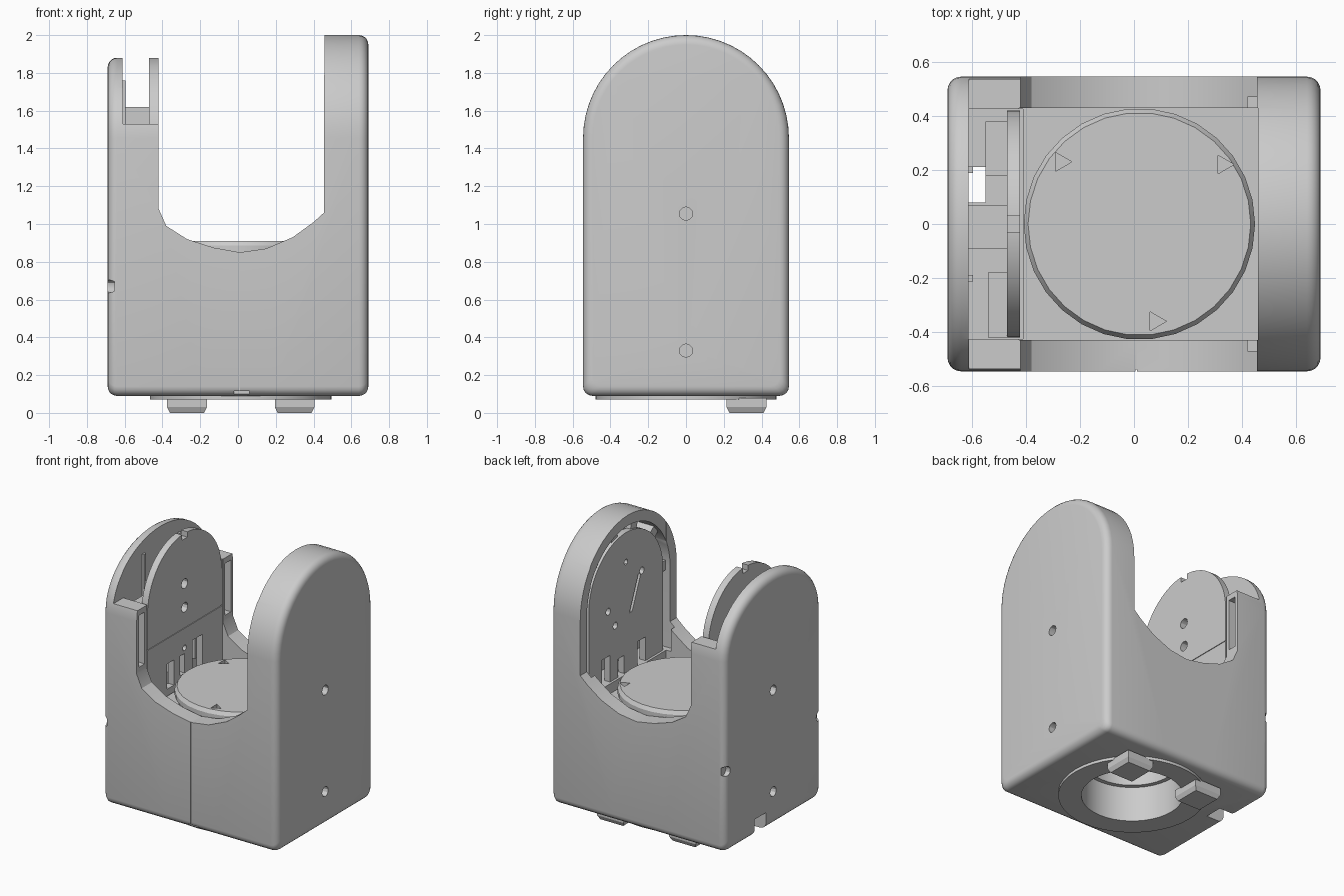
import bpy, bmesh, math

old = bpy.data.objects.get("Cube")
if old:
    bpy.data.objects.remove(old, do_unlink=True)

grey = bpy.data.materials.new("plain_grey")
grey.use_nodes = True
grey.diffuse_color = (0.6, 0.6, 0.6, 1)
for node in grey.node_tree.nodes:
    if node.type == 'BSDF_PRINCIPLED':
        node.inputs["Base Color"].default_value = (0.6, 0.6, 0.6, 1)

SPRING = 1.455          # height where the arches start to curve


def place(axis, p, d):
    return {'x': (d, p[0], p[1]), 'y': (p[0], d, p[1]), 'z': (p[0], p[1], d)}[axis]


def loft(name, axis, sections):
    """Skin a list of (distance, outline) sections and cap both ends."""
    bm = bmesh.new()
    rings = [[bm.verts.new(place(axis, p, d)) for p in pts] for d, pts in sections]
    n = len(rings[0])
    for a, b in zip(rings, rings[1:]):
        for i in range(n):
            bm.faces.new((a[i], a[(i + 1) % n], b[(i + 1) % n], b[i]))
    bm.faces.new(rings[0])
    bm.faces.new(rings[-1])
    bmesh.ops.recalc_face_normals(bm, faces=bm.faces[:])
    mesh = bpy.data.meshes.new(name)
    bm.to_mesh(mesh)
    bm.free()
    mesh.materials.append(grey)
    ob = bpy.data.objects.new(name, mesh)
    bpy.context.collection.objects.link(ob)
    return ob


def prism(name, axis, pts, a, b):
    return loft(name, axis, [(a, pts), (b, pts)])


def box(name, x0, x1, y0, y1, z0, z1):
    return prism(name, 'z', [(x0, y0), (x1, y0), (x1, y1), (x0, y1)], z0, z1)


def circle(u, v, r, n=32, turn=0.0):
    return [(u + r * math.cos(turn + math.tau * i / n),
             v + r * math.sin(turn + math.tau * i / n)) for i in range(n)]


def arch(w, bottom, top, corner=0.0, n=28):
    """Round-topped outline, optionally with rounded lower corners."""
    pts = [(w * math.cos(math.pi * i / n),
            SPRING + (top - SPRING) * math.sin(math.pi * i / n)) for i in range(n + 1)]
    if not corner:
        return pts + [(-w, bottom), (w, bottom)]
    for side, start in ((-1, math.pi), (1, 1.5 * math.pi)):
        for i in range(5):
            t = start + i * math.pi / 8
            pts.append((side * (w - corner) + corner * math.cos(t),
                        bottom + corner + corner * math.sin(t)))
    return pts


def cut(ob, *cutters):
    for c in cutters:
        mod = ob.modifiers.new("cut", 'BOOLEAN')
        mod.operation, mod.solver, mod.object = 'DIFFERENCE', 'EXACT', c
        deps = bpy.context.evaluated_depsgraph_get()
        mesh = bpy.data.meshes.new_from_object(ob.evaluated_get(deps))
        ob.modifiers.clear()
        ob.data = mesh
        bpy.data.objects.remove(c, do_unlink=True)


def smooth(ob, angle=30):
    ob.data.shade_smooth()
    ob.data.set_sharp_from_angle(angle=math.radians(angle))


def c_box(*a):
    return box("cutter", *a)


def c_hole(axis, u, v, r, a, b, n=12):
    return prism("cutter", axis, circle(u, v, r, n), a, b)


# Housing: arched block with rounded ends, lower on the -x side
R = 0.05


def body_outline(inset, top):
    return arch(0.545 - inset, 0.09 + inset, top - inset, R)


steps = [i * math.pi / 10 for i in range(6)]
left = [(-0.69 + R * (1 - math.sin(t)), body_outline(R * (1 - math.cos(t)), 1.88)) for t in reversed(steps)]
right = [(0.69 - R * (1 - math.sin(t)), body_outline(R * (1 - math.cos(t)), 2.0)) for t in steps]
housing = loft("housing", 'x', left + [(-0.2, body_outline(0, 1.88)), (0.2, body_outline(0, 2.0))] + right)

saddle = [(-0.42, 2.5), (-0.42, 1.08), (-0.38, 0.99), (-0.27, 0.92), (-0.13, 0.875),
          (0.01, 0.85), (0.15, 0.87), (0.29, 0.93), (0.4, 1.01), (0.455, 1.06), (0.455, 2.5)]
cut(housing,
    prism("cutter", 'y', saddle, -1, 1),                              # saddle opening
    c_box(-0.425, 0.458, -0.43, 0.43, 0.8, 2.6),                      # inner well
    c_box(-0.61, -0.3, -1, 1, 1.53, 2.7),                             # open top of low arm
    c_box(-0.612, -0.41, -0.425, 0.425, 0.15, 2.8),                   # low arm pocket
    prism("cutter", 'x', arch(0.47, 0.87, 1.925), 0.42, 0.62),        # tall arm pocket
    c_hole('z', 0.015, 0, 0.33, -0.1, 0.32, 40),                      # bore underneath
    c_hole('z', 0.015, 0, 0.3, 0.2, 0.6, 40),
    c_box(-0.8, -0.55, 0.08, 0.21, 0, 0.21),                          # cable notch
    c_box(-0.02, 0.06, -0.6, -0.525, 0, 0.115),                       # seam notch
    c_box(0.005, 0.011, -0.6, -0.538, 0, 1))                          # seam groove
for z in (0.33, 1.055):                                               # screw holes
    cut(housing, c_hole('x', 0, z, 0.035, 0.64, 0.8), c_hole('x', 0, z, 0.035, -0.8, -0.64))
for s in (-1, 1):                                                     # corner holes, end slots
    lo, hi = sorted((s * 0.455, s * 0.52))
    cut(housing, c_hole('x', s * 0.52, 0.67, 0.035, -0.8, -0.655),
        c_box(-0.53, -0.4, lo, hi, 1.12, 1.49))
smooth(housing)

# Inner plate of the low arm
low_plate = prism("low_arm_plate", 'x', arch(0.42, 0.72, 1.88), -0.47, -0.422)
cut(low_plate,
    c_box(-0.6, -0.3, -0.03, 0.03, 1.84, 2),
    c_box(-0.427, -0.3, -0.5, 0.5, 1.2, 1.207),
    c_box(-0.6, -0.3, -0.2, -0.12, 0.84, 1.02),
    c_box(-0.6, -0.3, -0.05, 0.0, 0.88, 1.02),
    c_box(-0.6, -0.3, 0.09, 0.2, 0.84, 1.08))
for z, r in ((1.52, 0.035), (1.35, 0.035), (1.06, 0.02)):
    cut(low_plate, c_hole('x', 0, z, r, -0.6, -0.3))
smooth(low_plate)

# Supports between the low arm's plate and its outer panel
box("support_middle", -0.615, -0.468, -0.09, 0.07, 0.9, 1.62)
box("support_back", -0.55, -0.468, 0.18, 0.38, 0.9, 1.45)
box("support_front", -0.54, -0.468, -0.42, -0.18, 0.9, 1.52)
for s in (-1, 1):
    box("panel_rib", -0.615, -0.595, s * 0.2 - 0.012, s * 0.2 + 0.012, 0.5, 1.76)

# Inner plate of the tall arm with its perforations
tall_plate = prism("tall_arm_plate", 'x', arch(0.42, 0.75, 1.87), 0.475, 0.52)
for y, z, r in ((0, 1.66, 0.02), (-0.18, 1.53, 0.025), (0.2, 1.38, 0.025), (0.12, 1.25, 0.025)):
    cut(tall_plate, c_hole('x', y, z, r, 0.4, 0.6))
cut(tall_plate,
    prism("cutter", 'x', [(-0.07, 1.28), (-0.04, 1.28), (-0.14, 1.52), (-0.17, 1.52)], 0.4, 0.6),
    c_box(0.4, 0.6, 0.18, 0.27, 0.86, 1.06),
    c_box(0.4, 0.6, 0.02, 0.09, 0.86, 1.0),
    c_box(0.4, 0.6, -0.22, -0.13, 0.86, 1.04))
smooth(tall_plate)
for deg in (0, 40, 75, 105, 140, 180):                                # tabs gripping the plate
    t = math.radians(deg)
    prism("plate_tab", 'x', circle(0.44 * math.cos(t), SPRING + 0.44 * math.sin(t), 0.05, 4, t + math.pi / 4),
          0.49, 0.625)

# Turntable in the well
prism("turntable_base", 'z', circle(0.02, 0, 0.405, 30), 0.78, 0.85)
turntable = loft("turntable", 'z', [(z, circle(0.02, 0, r, 30)) for z, r in
                                    ((0.835, 0.415), (0.85, 0.428), (0.885, 0.428), (0.91, 0.412))])
for x, y in ((-0.27, 0.23), (0.33, 0.22), (0.08, -0.36)):
    cut(turntable, c_hole('z', x, y, 0.04, 0.88, 1, 3))
smooth(turntable)

# Base ring and feet
ring = prism("base_ring", 'z', circle(0.015, 0, 0.48, 40), 0.07, 0.1)
cut(ring, c_hole('z', 0.015, 0, 0.33, 0, 0.2, 40))
smooth(ring)
for s in (-1, 1):
    c = 0.015 + s * 0.285
    loft("foot", 'z', [(z, [(c - w, 0.32 - w), (c + w, 0.32 - w), (c + w, 0.32 + w), (c - w, 0.32 + w)])
                       for z, w in ((0, 0.09), (0.03, 0.105), (0.08, 0.105))])
